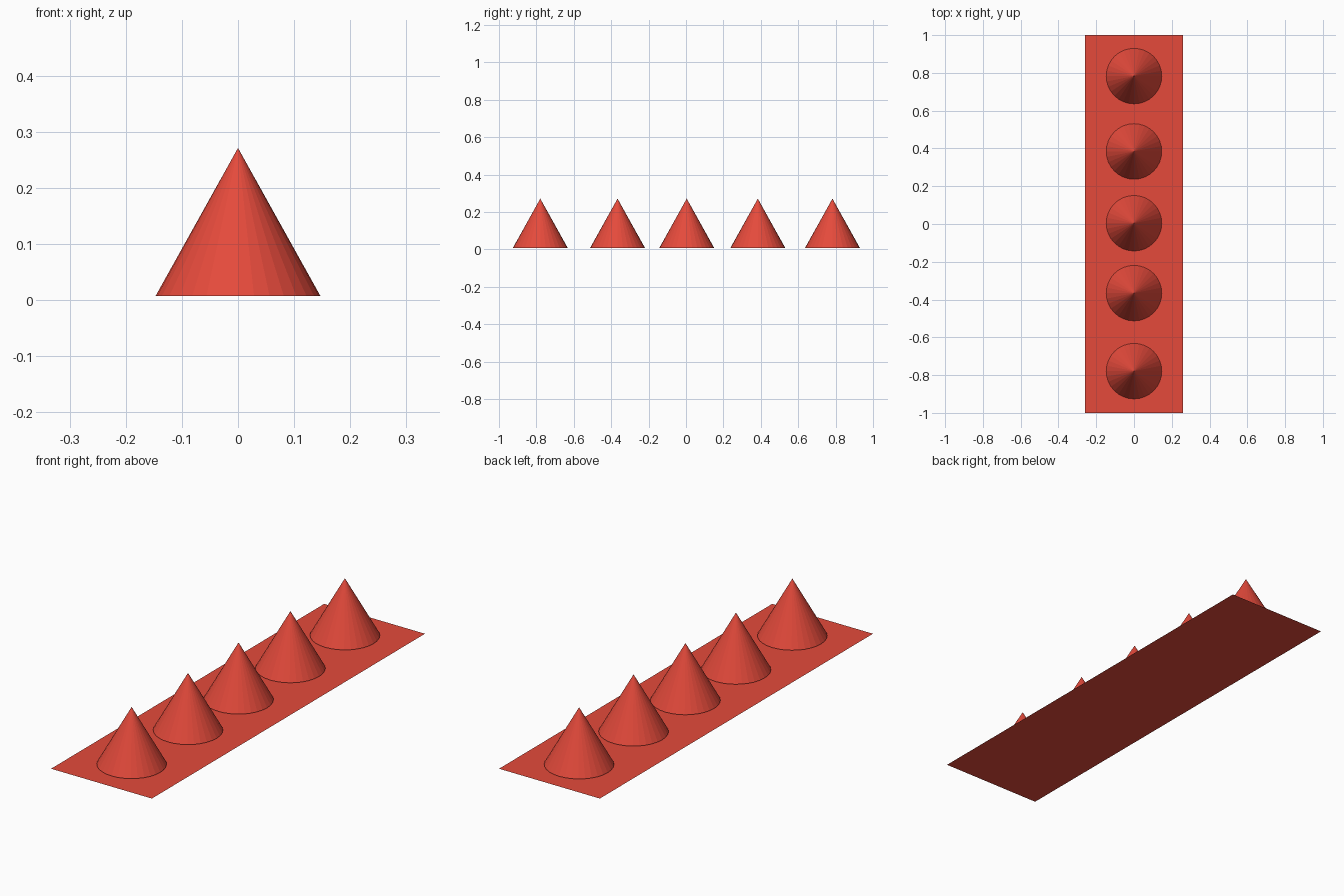
import bpy

if "Cube" in bpy.data.objects:
    bpy.data.objects.remove(bpy.data.objects["Cube"])

red = bpy.data.materials.new("red")
red.diffuse_color = (0.78, 0.068, 0.044, 1.0)
red.use_nodes = True
red.node_tree.nodes["Principled BSDF"].inputs["Base Color"].default_value = red.diffuse_color

# thin flat base sheet
bpy.ops.mesh.primitive_plane_add(size=2, location=(0, 0, 0))
base = bpy.context.object
base.name = "base_sheet"
base.scale = (0.2585, 1, 1)
bpy.ops.object.transform_apply(location=False, rotation=False, scale=True)
base.data.materials.append(red)

# row of five flat-faced cones just above the sheet
BOTTOM, TOP, RADIUS = 0.007, 0.271, 0.147
for i, y in enumerate((-0.779, -0.366, 0.004, 0.384, 0.783), 1):
    bpy.ops.mesh.primitive_cone_add(
        vertices=32, radius1=RADIUS, radius2=0, depth=TOP - BOTTOM,
        location=(0, y, (TOP + BOTTOM) / 2))
    cone = bpy.context.object
    cone.name = f"cone_{i}"
    cone.data.materials.append(red)
